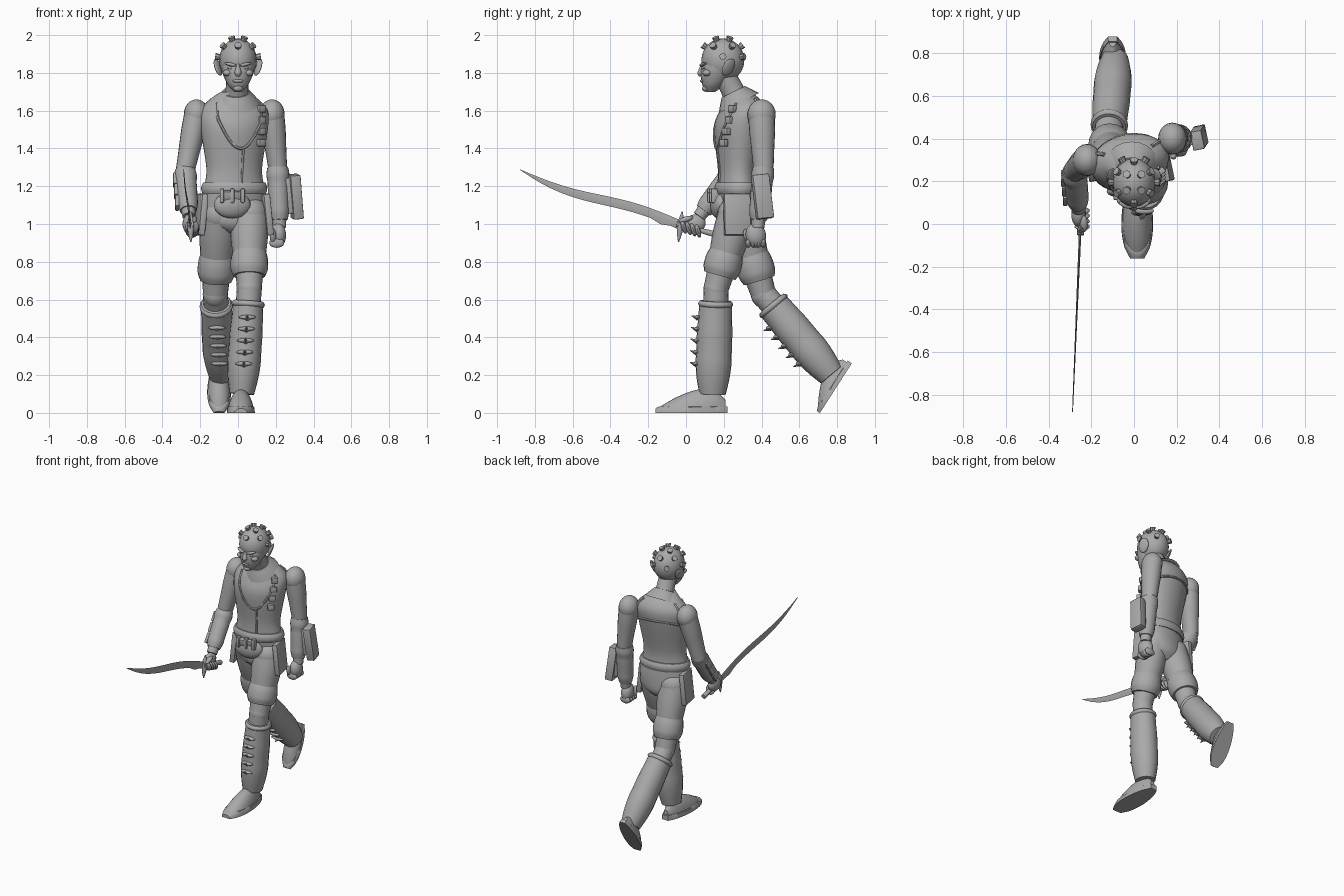
import bpy, bmesh
from math import sin, cos, pi, radians
from mathutils import Vector, Matrix

default_cube = bpy.data.objects.get("Cube")
if default_cube:
    bpy.data.objects.remove(default_cube)

grey = bpy.data.materials.new("plain grey")
grey.use_nodes = True
grey.diffuse_color = (.4, .4, .4, 1)
grey.node_tree.nodes["Principled BSDF"].inputs["Base Color"].default_value = grey.diffuse_color

UP = Vector((0, 0, 1))
RIGHTWARD = Vector((1, 0, 0))
TWIST = Vector((1, .2, 0)).normalized()


def finish(name, bm):
    bmesh.ops.recalc_face_normals(bm, faces=bm.faces)
    mesh = bpy.data.meshes.new(name)
    bm.to_mesh(mesh)
    bm.free()
    mesh.materials.append(grey)
    part = bpy.data.objects.new(name, mesh)
    bpy.context.collection.objects.link(part)
    bpy.ops.object.select_all(action='DESELECT')
    part.select_set(True)
    bpy.context.view_layer.objects.active = part
    bpy.ops.object.shade_smooth_by_angle(angle=radians(40))


def refine(rows, steps=4):
    """Catmull-Rom interpolation between rows."""
    result, last = [], len(rows) - 1
    for i in range(last):
        before, start, end, after = (rows[max(0, min(last, k))] for k in range(i - 1, i + 3))
        for step in range(steps):
            t = step / steps
            result.append([q + t / 2 * (r - p + t * (2*p - 5*q + 4*r - s + t * (3*q - p - 3*r + s)))
                           for p, q, r, s in zip(before, start, end, after)])
    return result + [list(rows[last])]


def loft(name, rows, sides=20, up=None, side=RIGHTWARD, shape=None):
    """Skin elliptic rings given as x, y, z, half width, half depth."""
    bm, loops = bmesh.new(), []
    rows = refine(rows)
    last = len(rows) - 1
    for i, (x, y, z, width, depth) in enumerate(rows):
        ahead, behind = rows[min(i + 1, last)], rows[max(i - 1, 0)]
        along = up or (Vector(ahead[:3]) - Vector(behind[:3])).normalized()
        outward = along.cross(side).normalized()
        across = outward.cross(along)
        loop = []
        for k in range(sides):
            turn = 2 * pi * k / sides
            point = Vector((x, y, z))
            point += across * max(width, .003) * cos(turn) + outward * max(depth, .003) * sin(turn)
            loop.append(bm.verts.new(shape(point) if shape else point))
        loops.append(loop)
    skin(bm, loops)
    finish(name, bm)


def skin(bm, loops):
    for lower, upper in zip(loops, loops[1:]):
        for k in range(len(lower)):
            after = (k + 1) % len(lower)
            bm.faces.new((lower[k], lower[after], upper[after], upper[k]))
    bm.faces.new(loops[0])
    bm.faces.new(loops[-1])


def tube(name, start, end, radii, depth=1, up=None, sides=20):
    """Straight limb whose radii are evenly spaced from start to end."""
    start, end = Vector(start), Vector(end)
    count = len(radii) - 1
    loft(name, [(*start.lerp(end, i / count), r, r * depth) for i, r in enumerate(radii)], sides, up)


def pose(place, turn=(0, 0, 0), size=(1, 1, 1)):
    spin = Matrix.Identity(4)
    for angle, axis in zip(turn, "XYZ"):
        spin = Matrix.Rotation(angle, 4, axis) @ spin
    return Matrix.Translation(place) @ spin @ Matrix.Diagonal((*size, 1))


def ball(name, place, size, turn=(0, 0, 0)):
    bm = bmesh.new()
    bmesh.ops.create_uvsphere(bm, u_segments=20, v_segments=12, radius=1, matrix=pose(place, turn, size))
    finish(name, bm)


def box(name, place, size, turn=(0, 0, 0)):
    bm = bmesh.new()
    bmesh.ops.create_cube(bm, size=1, matrix=pose(place, turn, size))
    bmesh.ops.bevel(bm, geom=bm.edges[:], offset=.006, segments=2, profile=.5, affect='EDGES')
    finish(name, bm)


def stud(name, place, direction, base, tip, height):
    bm = bmesh.new()
    aim = Vector(direction).to_track_quat('Z', 'Y').to_matrix().to_4x4()
    bmesh.ops.create_cone(bm, cap_ends=True, segments=8, radius1=base, radius2=tip,
                          depth=height, matrix=Matrix.Translation(place) @ aim)
    finish(name, bm)


# Torso, slightly twisted: y, height, half width, half depth
TORSO = [(-.02, *row) for row in (
    (.28, .95, .05, .06), (.28, 1, .14, .1), (.28, 1.1, .17, .1), (.27, 1.2, .16, .1), (.27, 1.3, .15, .1),
    (.28, 1.5, .18, .13), (.3, 1.6, .18, .12), (.3, 1.66, .13, .09), (.27, 1.7, .07, .07))]
loft("torso", TORSO, 28, UP, TWIST)
TORSO_SKIN = refine(TORSO, 12)


def seam(name, path, radius=.008):
    """Raised edge lying on the torso, along angle and height pairs."""
    rows = []
    for angle, height in path:
        x, y, z, width, depth = min(TORSO_SKIN, key=lambda row: abs(row[2] - height))
        point = Vector((x, y, height)) + TWIST * width * cos(angle) + UP.cross(TWIST) * depth * sin(angle)
        rows.append((*point, radius, radius))
    loft(name, rows, 6, side=Vector((.3, .2, 1)))


# Vest edges, clasps and belt
SPAN = [i / 6 for i in range(-6, 7)]
seam("vest_front_edge", [(-1.5 + .85 * s, 1.4 + .24 * s * s) for s in SPAN])
seam("vest_back_edge", [(1.6 + 1.2 * s, 1.54 - .04 * s * s) for s in SPAN])
seam("vest_front_seam", [(-1.4, 1.3 + .1 * s) for s in SPAN])
for name, angle in (("right", 2.6), ("left", .5)):
    seam(name + "_back_strap", [(angle, 1.6 + .06 * s) for s in SPAN], .01)
for i in range(4):
    box("vest_clasp", (.125, .2 + i * .015, 1.43 + i * .06), (.045, .03, .038), (0, 0, .7))
loft("belt", [(-.02, .27, 1.16 + i * .02, .17 + grow, .11 + grow) for i, grow in enumerate((0, .007, .006, -.003))],
     28, UP, TWIST)

# Pouch and hip pockets
ball("waist_pouch", (-.03, .17, 1.1), (.1, .04, .07), (0, 0, .2))
box("pouch_flap", (-.03, .15, 1.15), (.13, .035, .05), (.2, 0, .2))
for i in (-1, 0, 1):
    box("pouch_buckle", (-.03 + i * .055, .14 + i * .01, 1.15), (.022, .035, .075))
for name, x, lean in (("right", -.195, .1), ("left", .15, -.1)):
    box(name + "_hip_pocket", (x, .27, 1.05), (.035, .14, .22), (0, lean, .2))

# Neck and head
tube("neck", (-.01, .28, 1.64), (0, .2, 1.8), (.07, .06, .06))
tube("collar", (-.01, .28, 1.64), (-.01, .25, 1.7), (.125, .1, .072), .95)
SKULL = Vector((0, .195, 1.867))
ball("skull", SKULL, (.1, .114, .116))
tube("jaw", (0, .19, 1.87), (0, .132, 1.7), (.09, .09, .083, .07, .052, .022), 1.08, UP)
tube("nose", (0, .085, 1.85), (0, .075, 1.78), (.006, .01, .015, .018, .006), 1, UP, 10)
ball("lips", (0, .087, 1.757), (.03, .012, .009))
ball("chin", (0, .105, 1.718), (.026, .02, .018))
for name, k in (("right", -1), ("left", 1)):
    ball(name + "_brow", (k * .04, .09, 1.845), (.034, .014, .009), (0, -k * .2, k * .4))
    ball(name + "_eye", (k * .037, .098, 1.826), (.018, .012, .008))
    ball(name + "_cheekbone", (k * .055, .112, 1.8), (.026, .024, .018))
    ball(name + "_ear", (k * .106, .225, 1.83), (.011, .034, .05), (-.3, k * .4, k * .5))
for tilt, count, shift in ((1.15, 4, .5), (.65, 6, .5), (.15, 6, 0)):
    for k in range(count):
        turn = 2 * pi * (k + shift) / count
        aim = Vector((cos(tilt) * cos(turn), cos(tilt) * sin(turn), sin(tilt)))
        if tilt > .5 or aim.y > -.1:
            stud("head_stud", SKULL + aim * .117 - RIGHTWARD * aim.x * .012, aim, .013, .019, .034)

# Legs: hip, knee and ankle joints
LEGS = {"left": ((.06, .27, 1.05), (.06, .16, .66), (.02, .14, .1)),
        "right": ((-.1, .28, 1.05), (-.12, .41, .63), (-.09, .77, .2))}
for name, joints in LEGS.items():
    hip, knee, ankle = map(Vector, joints)
    ball(name + "_hip", hip, (.1, .104, .1))
    tube(name + "_thigh", hip, knee, (.1, .1, .09, .075, .066))
    tube(name + "_cuff", hip.lerp(knee, .5), hip.lerp(knee, .83), (.088, .097, .1, .098, .085))
    ball(name + "_knee", knee, (.067, .067, .075))
    tube(name + "_shin", knee, knee.lerp(ankle, .3), (.066, .066))
    tube(name + "_boot_rim", knee.lerp(ankle, .12), knee.lerp(ankle, .18), (.078, .087, .087, .078), 1.05)
    tube(name + "_boot", knee.lerp(ankle, .14), ankle, (.08, .083, .087, .087, .088, .08, .065), 1.08)
    front = (ankle - knee).cross(RIGHTWARD).normalized()
    for i in range(5):
        spot = knee.lerp(ankle, .28 + i * .11) + front * .093
        ball(name + "_boot_ridge", spot, (.045, .016, .012))
        stud(name + "_boot_spike", spot + front * .014, front + UP * .4, .013, .002, .04)

# Feet: domed upper on a flat sole
FEET = {"left": pose((.015, 0, 0)), "right": pose((-.1, .78, .11), (1, 0, 0), (.85, .82, .75))}
for name, place in FEET.items():
    for part, grow, top in (("shoe", 1, 1), ("sole", 1.06, .035)):
        rows = []
        for i in range(9):
            t = i / 8
            full = sin(pi * t) ** .35 if 0 < t < 1 else .4
            rows.append((0, .03 + .18 * grow * (2 * t - 1), 0, .075 * full * grow * (1.05 - .25 * t),
                         full * (.06 + .11 * t)))
        loft(name + "_" + part, rows, 24,
             shape=lambda p: place @ Vector((p.x, p.y, min(top, max(0, p.z)))))

# Arms: shoulder, elbow and wrist joints
ARMS = {"left": ((.18, .4, 1.58), (.21, .41, 1.3), (.22, .38, .98)),
        "right": ((-.22, .3, 1.58), (-.28, .25, 1.28), (-.26, .07, 1.04))}
for name, joints in ARMS.items():
    shoulder, elbow, wrist = map(Vector, joints)
    ball(name + "_shoulder", shoulder, (.067, .075, .08))
    tube(name + "_upper_arm", shoulder, elbow, (.065, .063, .056, .05), 1.08)
    ball(name + "_elbow", elbow, (.05, .052, .05))
    tube(name + "_forearm", elbow, wrist, (.05, .045, .034))
    tube(name + "_bracer", elbow, elbow.lerp(wrist, .87), (.055, .061, .056, .056, .055, .054, .053, .044))
    if name == "left":
        box("bracer_mount", (.27, .4, 1.15), (.04, .06, .19), (0, -.1, .2))
        box("bracer_box", (.305, .405, 1.145), (.055, .09, .235), (.1, -.1, .2))
    else:
        for i in range(3):
            spot = elbow.lerp(wrist, .2 + i * .25) - RIGHTWARD * .056
            box("bracer_plate", spot, (.022, .07, .055), (1, 0, 0))

# Fists
ball("left_hand", (.212, .37, .94), (.042, .055, .066), (.2, 0, .2))
ball("right_hand", (-.26, .045, 1), (.034, .06, .05), (.3, 0, 0))
for i in range(4):
    ball("left_finger", (.205, .33 + i * .026, .9), (.04, .015, .026))
    ball("right_finger", (-.243, -.012 + i * .025, .985 - i * .007), (.036, .014, .038), (.3, 0, 0))
ball("left_thumb", (.185, .325, .935), (.017, .02, .04), (.3, 0, 0))
ball("right_thumb", (-.235, 0, 1.025), (.018, .04, .015), (.3, 0, 0))

# Sword: grip, guard and a curved blade with a notch near the guard
tube("sword_grip", (-.25, .155, .945), (-.25, -.05, 1), (.017, .015, .012, .013, .017), sides=10)
tube("sword_guard", (-.25, -.04, .905), (-.25, -.02, 1.065), (.003, .013, .018, .014, .003), sides=10)
bm, rings = bmesh.new(), []
for i in range(17):
    t = i / 16
    x, y = -.252 - .036 * t, -.03 - .85 * t
    spine = 1.02 + .27 * t + .015 * sin(2 * pi * t)
    width = .05 * (1 - t ** 5) + (.015 if i == 2 else .002)
    thick = .006 - .004 * t
    diamond = ((0, 0), (thick, width / 2), (0, width), (-thick, width / 2))
    rings.append([bm.verts.new((x + dx, y, spine - drop)) for dx, drop in diamond])
skin(bm, rings)
finish("sword_blade", bm)
